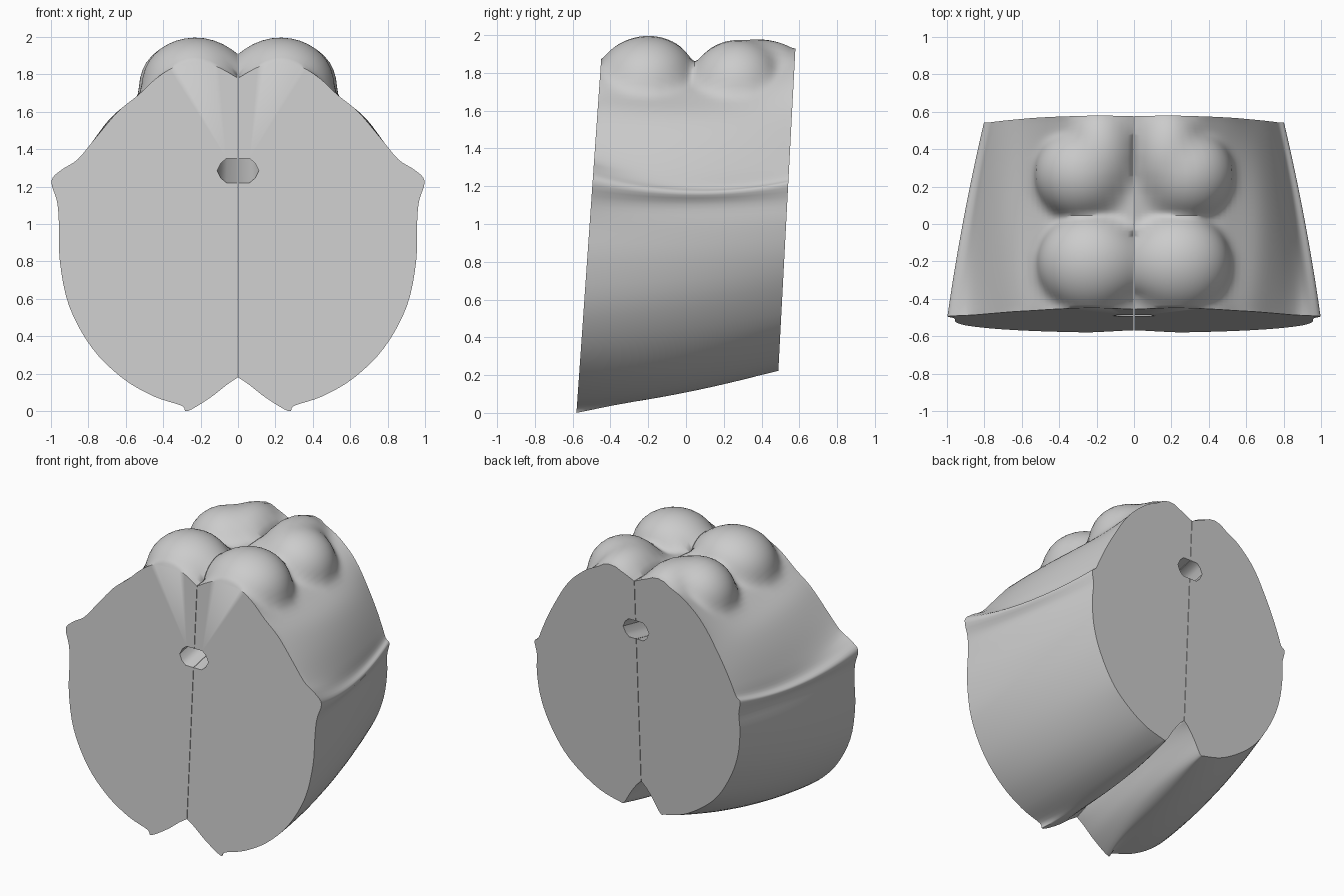
import bpy, bmesh, math
from mathutils import Vector

if "Cube" in bpy.data.objects:
    bpy.data.objects.remove(bpy.data.objects["Cube"])

# half cross-sections (x, z), from lower midline round the side to upper midline
FRONT = [(0, .18), (.06, .14), (.15, .07), (.27, .0), (.30, .03), (.45, .08), (.62, .18), (.78, .34),
         (.90, .56), (.95, .80), (.955, 1.0), (.965, 1.12), (.995, 1.23), (.94, 1.29), (.855, 1.345),
         (.755, 1.465), (.64, 1.60), (.53, 1.69), (.42, 1.79), (.30, 1.85), (.14, 1.85), (0, 1.78)]
MIDDLE = [(0, .36), (.04, .27), (.08, .185), (.14, .12), (.23, .10), (.40, .14), (.57, .24), (.72, .40),
          (.83, .60), (.88, .80), (.89, .98), (.885, 1.1), (.91, 1.165), (.87, 1.20), (.83, 1.295),
          (.76, 1.44), (.67, 1.57), (.55, 1.66), (.44, 1.73), (.30, 1.79), (.14, 1.82), (0, 1.84)]
BACK = [(0, .42), (.04, .38), (.09, .31), (.14, .23), (.18, .23), (.32, .27), (.47, .36), (.60, .48),
        (.71, .66), (.77, .83), (.79, 1.0), (.785, 1.12), (.80, 1.21), (.77, 1.24), (.74, 1.31),
        (.69, 1.42), (.62, 1.55), (.54, 1.68), (.45, 1.78), (.32, 1.87), (.14, 1.91), (0, 1.86)]
# rounded top mounds: centre, radii (front, rear, rear swelling towards the cut face)
MOUNDS = [((.225, -.21, 1.75), (.29, .275, .25)), ((.275, .265, 1.74), (.255, .25, .24)),
          ((.18, .38, 1.745), (.205, .31, .24))]
# half outline of the canal, relative to its centre
CANAL = [(0, .065), (.06, .065), (.09, .04), (.11, 0), (.09, -.04), (.06, -.065), (0, -.065)]
RINGS, SUB, GAP = 60, 4, .0015


def depth(t, z):
    """y of slice t; both cut faces lean backwards."""
    return (-.58 + .07 * z) * (1 - t) + (.477 + .053 * z) * t


def section(t):
    w = (2 * (t - .5) * (t - 1), 4 * t * (1 - t), 2 * t * (t - .5))
    return [sum((Vector(p) * k for p, k in zip(ps, w)), Vector((0, 0)))
            for ps in zip(FRONT, MIDDLE, BACK)]


def smooth(pts):
    """Catmull-Rom subdivision of an open line."""
    out = []
    for i in range(len(pts) - 1):
        a, b, c, d = pts[max(i - 1, 0)], pts[i], pts[i + 1], pts[min(i + 2, len(pts) - 1)]
        for j in range(SUB):
            u = j / SUB
            out.append(b + .5 * u * ((c - a) + u * ((2 * a - 5 * b + 4 * c - d) + u * (3 * (b - c) + d - a))))
    return out + [pts[-1]]


def swell(p, t):
    """Push a top point outwards on to the mounds."""
    if p.y < 1.35:
        return p
    o = Vector((0, 1.2))
    r = (p - o).length
    d = (p - o) / r
    y = depth(t, p.y)
    for (cx, cy, cz), (a, b, c) in MOUNDS:
        h = 1 - ((y - cy) / b) ** 2
        A = (d.x / a) ** 2 + (d.y / c) ** 2
        B = -d.x * cx / a ** 2 + d.y * (o.y - cz) / c ** 2
        C = (cx / a) ** 2 + ((o.y - cz) / c) ** 2 - h
        q = B * B - A * C
        if h > 0 and q > 0:
            r = max(r, (-B + math.sqrt(q)) / A)
    return o + d * r


# one half: loft of slices from front to back, with a canal groove in the inner wall
bm = bmesh.new()
rings = []
for k in range(RINGS + 1):
    t = k / RINGS
    outline = [swell(p, t) for p in smooth(section(t))]
    zc = 1.285 + .225 * t
    outline += [Vector((x * (1 - .1 * t), zc + z)) for x, z in CANAL]
    rings.append([bm.verts.new((max(p.x, 0) + GAP, depth(t, p.y), p.y)) for p in outline])
n = len(rings[0])
for a, b in zip(rings, rings[1:]):
    for i in range(n):
        j = (i + 1) % n
        bm.faces.new((a[i], a[j], b[j], b[i]))

# soften the folds around the mounds
top = [v for r in rings[1:-1] for v in r[14 * SUB:21 * SUB] if v.co.x > .01]
for _ in range(4):
    bmesh.ops.smooth_vert(bm, verts=top, factor=.5, use_axis_x=True, use_axis_y=True, use_axis_z=True)

# flat cut faces
caps = [bm.faces.new(rings[0][::-1]), bm.faces.new(rings[-1])]
bmesh.ops.recalc_face_normals(bm, faces=bm.faces)
bmesh.ops.triangulate(bm, faces=caps)
mesh = bpy.data.meshes.new("brainstem_section")
bm.to_mesh(mesh)
bm.free()
obj = bpy.data.objects.new("brainstem_section", mesh)
bpy.context.collection.objects.link(obj)

# smooth shading with crisp cut edges, then the mirrored second half
bpy.context.view_layer.objects.active = obj
obj.select_set(True)
bpy.ops.object.shade_smooth_by_angle(angle=math.radians(45))
mirror = obj.modifiers.new("other_half", 'MIRROR')
mirror.use_mirror_merge = False
